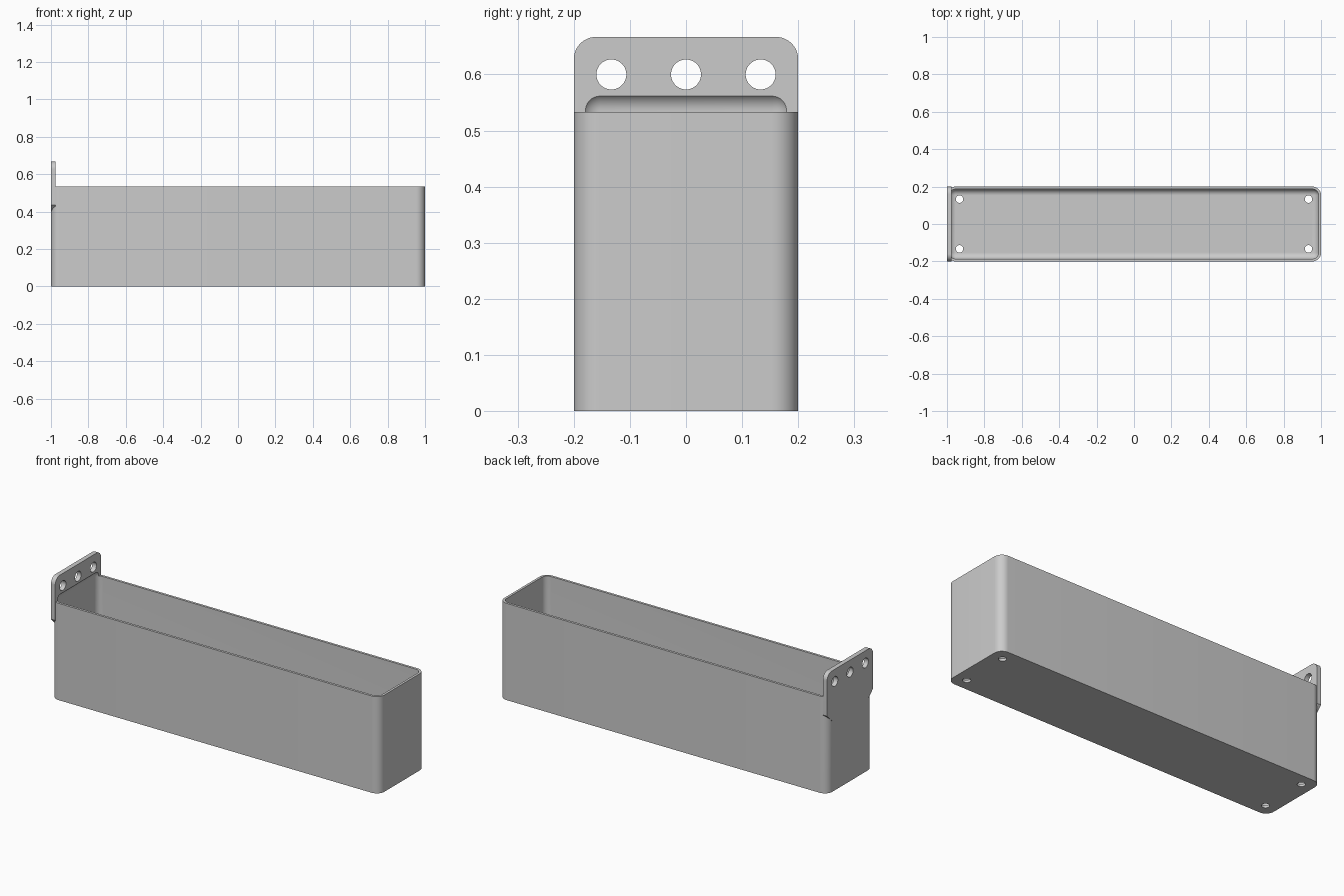
import bpy, bmesh, math
from mathutils import Matrix, Vector

cube = bpy.data.objects.get("Cube")
if cube:
    bpy.data.objects.remove(cube, do_unlink=True)

WALL, TOP, HALF_Y = 0.0133, 0.533, 0.2
R_IN = 0.0333
R_OUT = R_IN + WALL

grey = bpy.data.materials.new("light_grey")
grey.use_nodes = True
grey.diffuse_color = (0.6, 0.6, 0.6, 1)
grey.node_tree.nodes["Principled BSDF"].inputs["Base Color"].default_value = (0.6, 0.6, 0.6, 1)


def make_object(name, bm, helper=False):
    bmesh.ops.recalc_face_normals(bm, faces=bm.faces)
    mesh = bpy.data.meshes.new(name)
    bm.to_mesh(mesh)
    bm.free()
    mesh.materials.append(grey)
    obj = bpy.data.objects.new(name, mesh)
    bpy.context.collection.objects.link(obj)
    obj.hide_render = helper
    return obj


def box(x0, x1, hy, z0, z1):
    bm = bmesh.new()
    size = Matrix.Diagonal((x1 - x0, 2 * hy, z1 - z0, 1))
    move = Matrix.Translation(((x0 + x1) / 2, 0, (z0 + z1) / 2))
    bmesh.ops.create_cube(bm, size=1, matrix=move @ size)
    return bm


def round_edges(bm, radius, rule, segments=12):
    edges = [e for e in bm.edges if rule(e.verts[0].co, e.verts[1].co)]
    bmesh.ops.bevel(bm, geom=edges, offset=radius, segments=segments,
                    affect='EDGES', profile=0.5)


def cylinder(name, centre, radius, depth, turn=Matrix()):
    bm = bmesh.new()
    bmesh.ops.create_cone(bm, cap_ends=True, segments=40, radius1=radius,
                          radius2=radius, depth=depth,
                          matrix=Matrix.Translation(centre) @ turn)
    return make_object(name, bm, True)


def combine(obj, other, operation):
    mod = obj.modifiers.new(operation.title(), 'BOOLEAN')
    mod.operation = operation
    mod.solver = 'EXACT'
    mod.object = other
    bpy.context.view_layer.objects.active = obj
    bpy.ops.object.modifier_apply(modifier=mod.name)
    bpy.data.objects.remove(other, do_unlink=True)


# Long bin body with rounded upright corners
bm = box(-1, 1, HALF_Y, 0, TOP)
round_edges(bm, R_OUT, lambda a, b: abs(a.z - b.z) > 0.1)
bin_body = make_object("storage_bin", bm)

# Mounting tab: rounded top corners, chamfered lower corners
bm = box(-1, -0.9745, HALF_Y, 0.387, 0.667)
across = lambda a, b: abs(a.x - b.x) > 0.01
round_edges(bm, 0.04, lambda a, b: across(a, b) and a.z > 0.6)
round_edges(bm, 0.047, lambda a, b: across(a, b) and a.z < 0.4, 1)
combine(bin_body, make_object("mounting_tab", bm, True), 'UNION')

# Cavity with all edges filleted, biting slightly into the tab
bm = box(-1 + WALL, 1 - WALL, HALF_Y - WALL, WALL, 0.569)
round_edges(bm, R_IN, lambda a, b: True)
combine(bin_body, make_object("cavity_cutter", bm, True), 'DIFFERENCE')

# Three mounting holes through the tab
turn = Matrix.Rotation(math.pi / 2, 4, 'Y')
for y in (-0.133, 0, 0.133):
    combine(bin_body, cylinder("tab_hole", Vector((-1, y, 0.6)), 0.0267, 0.2, turn), 'DIFFERENCE')

# Four drain holes in the floor
for x in (-0.933, 0.933):
    for y in (-0.133, 0.133):
        combine(bin_body, cylinder("drain_hole", Vector((x, y, 0)), 0.02, 0.1), 'DIFFERENCE')

# Smooth curved faces, crisp edges
bpy.ops.object.select_all(action='DESELECT')
bin_body.select_set(True)
bpy.context.view_layer.objects.active = bin_body
bpy.ops.object.shade_smooth_by_angle(angle=math.radians(30))
